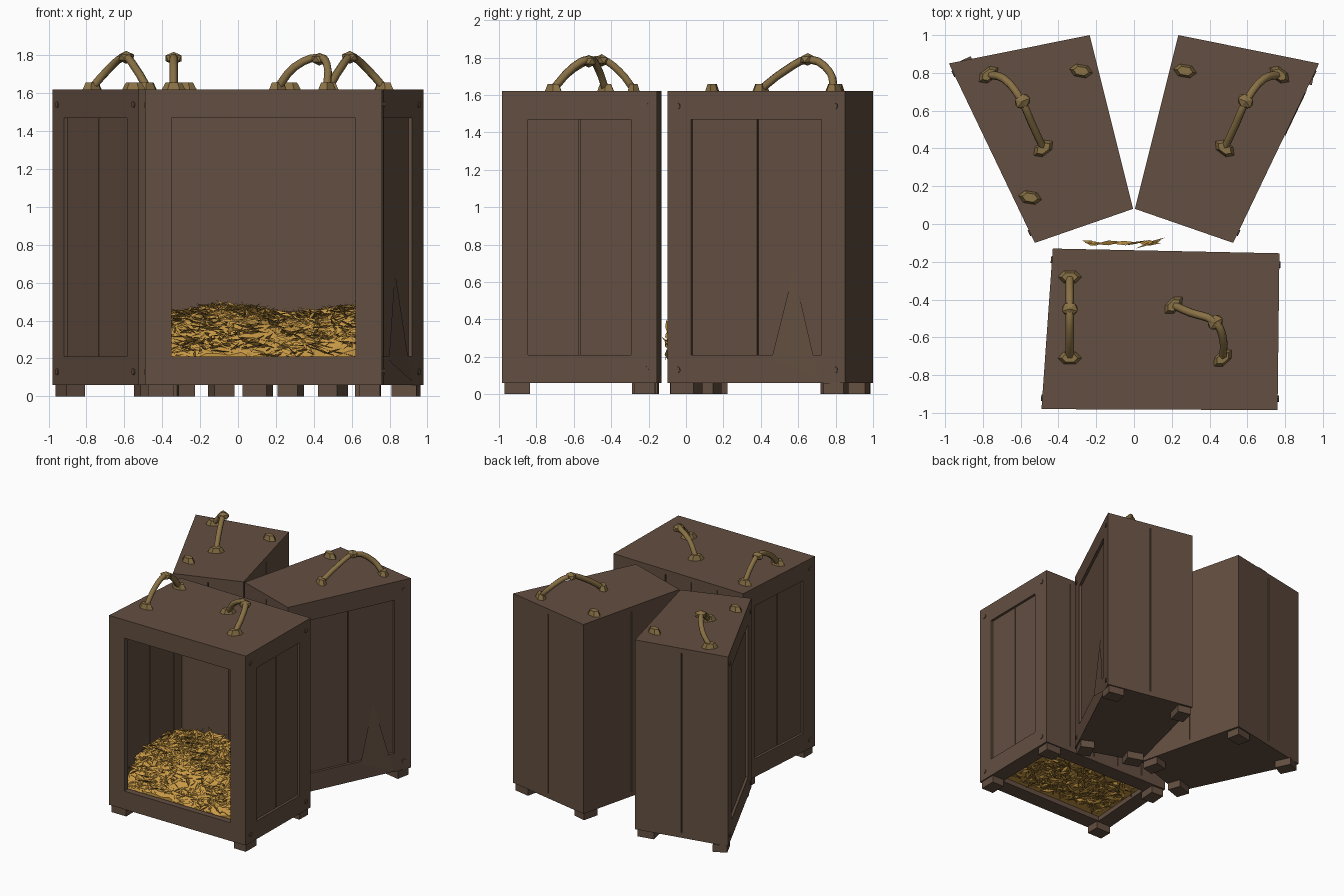
import bpy, bmesh, math, random
from mathutils import Vector, Matrix

random.seed(7)
if "Cube" in bpy.data.objects:
    bpy.data.objects.remove(bpy.data.objects["Cube"], do_unlink=True)


def material(name, rgb):
    m = bpy.data.materials.new(name)
    m.use_nodes = True
    m.diffuse_color = (*rgb, 1)
    b = m.node_tree.nodes["Principled BSDF"]
    b.inputs["Base Color"].default_value = (*rgb, 1)
    b.inputs["Roughness"].default_value = 0.9
    return m


WOOD = material("dark brown wood", (0.125, 0.077, 0.052))
STRAW = material("golden straw", (0.58, 0.32, 0.06))
ROPE = material("tan rope", (0.25, 0.165, 0.06))

BASE, FLOOR, TOP, LID = 0.06, 0.10, 1.58, 1.62
RAIL_LOW, RAIL_HIGH = 0.21, 1.47


def finish(bm, name, mat):
    bmesh.ops.recalc_face_normals(bm, faces=bm.faces)
    me = bpy.data.meshes.new(name)
    bm.to_mesh(me)
    bm.free()
    me.materials.append(mat)
    ob = bpy.data.objects.new(name, me)
    bpy.context.collection.objects.link(ob)
    return ob


def prism(bm, outline, z0, z1):
    low = [bm.verts.new((p.x, p.y, z0)) for p in outline]
    high = [bm.verts.new((p.x, p.y, z1)) for p in outline]
    bm.faces.new(low[::-1])
    bm.faces.new(high)
    n = len(outline)
    for i in range(n):
        j = (i + 1) % n
        bm.faces.new((low[i], low[j], high[j], high[i]))


class Wall:
    """One side of a four-cornered crate, with mitred ends."""

    def __init__(self, corners, i):
        self.prev, self.a, self.b, self.next = (corners[(i + k) % 4] for k in (-1, 0, 1, 2))
        self.dir = (self.b - self.a).normalized()
        self.length = (self.b - self.a).length
        self.inward = Vector((-self.dir.y, self.dir.x))

    def point(self, s, d):
        p = self.a + self.dir * s + self.inward * d
        if s <= 0:
            return p + self.dir * d * self.mitre(self.a - self.prev, self.dir)
        if s >= self.length:
            return p - self.dir * d * self.mitre(self.dir, self.next - self.b)
        return p

    @staticmethod
    def mitre(u, v):
        return math.tan(abs(u.angle_signed(v)) / 2)

    def board(self, bm, s0, s1, d0, d1, z0, z1):
        prism(bm, [self.point(s, d) for s, d in ((s0, d0), (s1, d0), (s1, d1), (s0, d1))], z0, z1)

    def planks(self, bm, s0, s1, d0, d1, z0, z1, count):
        gap, step = 0.004, (s1 - s0) / count
        for k in range(count):
            left = s0 + k * step + (gap if k else 0)
            right = s0 + (k + 1) * step - (gap if k < count - 1 else 0)
            self.board(bm, left, right, d0, d1, z0, z1)
        if count > 1:  # backing strips close the seams
            for k in range(1, count):
                mid = s0 + k * step
                self.board(bm, mid - 0.02, mid + 0.02, d1 - 0.012, d1 - 0.004, z0, z1)

    def frame(self, bm, stile, depth=0.05):
        L = self.length
        self.board(bm, 0, stile, 0, depth, FLOOR, TOP)
        self.board(bm, L - stile, L, 0, depth, FLOOR, TOP)
        self.board(bm, stile, L - stile, 0, depth, FLOOR, RAIL_LOW)
        self.board(bm, stile, L - stile, 0, depth, RAIL_HIGH, TOP)

    def nails(self, bm):
        for s in (0.06, self.length - 0.06):
            for z in (0.13, 1.54):
                p = self.point(s, 0)
                turn = self.inward.to_3d().to_track_quat('Z', 'Y').to_matrix().to_4x4()
                bmesh.ops.create_cone(bm, cap_ends=True, segments=7, radius1=0.018, radius2=0.018,
                                      depth=0.012, matrix=Matrix.Translation((p.x, p.y, z)) @ turn)


def crate(name, corners, kinds, open_floor=False):
    corners = [Vector(c) for c in corners]
    walls = [Wall(corners, i) for i in range(4)]
    sides, feet, floor, lid, nails = (bmesh.new() for _ in range(5))
    for w, (kind, count) in zip(walls, kinds):
        if kind != "plain":
            w.frame(sides, 0.14)
        if kind == "panel":
            w.planks(sides, 0.14, w.length - 0.14, 0.02, 0.045, RAIL_LOW, RAIL_HIGH, count)
            w.nails(nails)
        if kind == "plain":
            w.planks(sides, 0, w.length, 0, 0.045, FLOOR, TOP, count)
        w.board(feet, 0.015, 0.15, 0.01, 0.12, 0, BASE)
        if open_floor:
            w.board(floor, 0, w.length, 0, 0.13, BASE, FLOOR)
    if not open_floor:
        prism(floor, corners, BASE, FLOOR)
    prism(lid, corners, TOP, LID)
    finish(sides, name + "_walls", WOOD)
    finish(feet, name + "_feet", WOOD)
    finish(floor, name + "_floor", WOOD)
    finish(lid, name + "_lid", WOOD)
    finish(nails, name + "_nails", WOOD)
    return walls


# Crates: an open one in front, two closed ones fanned out behind
crate("front_crate", [(-0.49, -0.98), (0.76, -0.985), (0.77, -0.155), (-0.43, -0.13)],
      [("open", 0), ("panel", 2), ("plain", 5), ("panel", 2)], open_floor=True)
closed = [(0.005, 0.08), (0.525, -0.10), (0.98, 0.85), (0.235, 1.0)]
right_walls = crate("back_left_crate", closed,
                    [("plain", 2), ("panel", 2), ("plain", 2), ("plain", 2)])
mirrored = [(-x, y) for x, y in closed]
crate("back_right_crate", [mirrored[0]] + mirrored[:0:-1],
      [("plain", 2), ("plain", 2), ("panel", 2), ("plain", 2)])

# Splintered board across one outer panel
bm = bmesh.new()
w = right_walls[1]
tri = [bm.verts.new((*w.point(s, d), z)) for s, d, z in
       ((0.62, -0.004, 0.19), (0.90, -0.004, 0.08), (0.74, 0.018, 0.66))]
bm.faces.new(tri)
finish(bm, "panel_splinter", WOOD)


# Rope handles: bent tube, knot at the crown, lumps where it meets the lid
def handle(name, path, knot):
    cu = bpy.data.curves.new(name, 'CURVE')
    cu.dimensions = '3D'
    cu.bevel_depth, cu.bevel_resolution, cu.resolution_u = 0.022, 1, 3
    cu.use_fill_caps = True
    sp = cu.splines.new('BEZIER')
    sp.bezier_points.add(len(path) - 1)
    for bp, co in zip(sp.bezier_points, path):
        bp.co = co
        bp.handle_left_type = bp.handle_right_type = 'AUTO'
    cu.materials.append(ROPE)
    ob = bpy.data.objects.new(name, cu)
    bpy.context.collection.objects.link(ob)
    bpy.ops.object.select_all(action='DESELECT')
    ob.select_set(True)
    bpy.context.view_layer.objects.active = ob
    bpy.ops.object.convert(target='MESH')

    bm = bmesh.new()
    start, end = Vector(path[0]), Vector(path[-1])
    turn = Matrix.Rotation(math.atan2(end.y - start.y, end.x - start.x), 4, 'Z')
    bmesh.ops.create_icosphere(bm, subdivisions=1, radius=0.045, matrix=Matrix.Translation(knot) @ turn
                               @ Matrix.Diagonal((0.9, 1.1, 0.75, 1)))
    for p in (start, end):
        stub(bm, p.x, p.y, turn)
    finish(bm, name + "_knots", ROPE)


def stub(bm, x, y, turn):
    bmesh.ops.create_cone(bm, cap_ends=True, segments=6, radius1=0.058, radius2=0.038, depth=0.04,
                          matrix=Matrix.Translation((x, y, LID + 0.018)) @ turn
                          @ Matrix.Diagonal((0.65, 1.1, 1, 1)))


handle("front_handle_right", [(-0.34, -0.28, 1.63), (-0.34, -0.36, 1.73), (-0.34, -0.46, 1.79),
                              (-0.34, -0.60, 1.74), (-0.34, -0.71, 1.63)], (-0.34, -0.45, 1.785))
handle("front_handle_left", [(0.21, -0.43, 1.63), (0.30, -0.47, 1.74), (0.43, -0.52, 1.79),
                             (0.47, -0.60, 1.75), (0.47, -0.71, 1.63)], (0.43, -0.52, 1.78))
for side, label in ((1, "left"), (-1, "right")):
    handle("back_handle_" + label,
           [(side * x, y, z) for x, y, z in
            ((0.77, 0.79, 1.63), (0.69, 0.77, 1.72), (0.60, 0.66, 1.79), (0.54, 0.53, 1.73), (0.48, 0.40, 1.63))],
           (side * 0.59, 0.65, 1.79))
bm = bmesh.new()
for x, y in ((0.27, 0.81), (-0.28, 0.81), (-0.55, 0.14)):
    stub(bm, x, y, Matrix.Rotation(1.4, 4, 'Z'))
finish(bm, "loose_rope_ends", ROPE)


# Straw bedding: a rough mound covered in loose blades
X0, X1, Y0, Y1 = -0.42, 0.70, -0.92, -0.19


def height(x, y):
    rise = min(1, max(0, (y - Y0) / 0.35))
    return 0.22 + 0.21 * math.sin(rise * math.pi / 2) + 0.02 * math.sin(9 * x + 2)


bm = bmesh.new()
bmesh.ops.create_grid(bm, x_segments=18, y_segments=12, size=0.5)
for v in bm.verts:
    x, y = X0 + (v.co.x + 0.5) * (X1 - X0), Y0 + (v.co.y + 0.5) * (Y1 - Y0)
    v.co = (x, y, height(x, y) + random.uniform(-0.025, 0.015))
rim = [e for e in bm.edges if e.is_boundary]
skirt = bmesh.ops.extrude_edge_only(bm, edges=rim)["geom"]
for v in skirt:
    if isinstance(v, bmesh.types.BMVert):
        v.co.z = 0.1
bmesh.ops.holes_fill(bm, edges=[e for e in bm.edges if e.is_boundary])
finish(bm, "straw_mound", STRAW)


def blade(bm, centre, tilt, spin=None):
    spin = random.uniform(0, math.tau) if spin is None else spin
    lift = random.uniform(-tilt, tilt)
    along = Vector((math.cos(spin) * math.cos(lift), math.sin(spin) * math.cos(lift), math.sin(lift)))
    across = along.cross(Vector((0, 0, 1))).normalized()
    across = Matrix.Rotation(random.uniform(-1, 1), 3, along) @ across
    half, width = random.uniform(0.04, 0.09), random.uniform(0.007, 0.015)
    c = Vector(centre)
    pts = [c - along * half, c + across * width, c + along * half, c - across * width]
    for p in pts:
        p.x, p.y = min(max(p.x, X0), X1), min(max(p.y, Y0 - 0.01), -0.04)
    bm.faces.new([bm.verts.new(p) for p in pts])


bm = bmesh.new()
for _ in range(1500):
    x, y = random.uniform(X0, X1), random.uniform(Y0, Y1 - 0.04)
    blade(bm, (x, y, height(x, y) + random.uniform(-0.01, 0.03)), 0.45)
for _ in range(450):
    blade(bm, (random.uniform(-0.28, 0.58), random.uniform(-0.78, -0.34), random.uniform(0.075, 0.1)), 0.15)
for _ in range(9):  # a few blades caught behind the back boards
    blade(bm, (random.uniform(-0.24, 0.12), -0.10, random.uniform(0.2, 0.36)), 0.6, random.uniform(-0.4, 0.4))
finish(bm, "straw_blades", STRAW)
